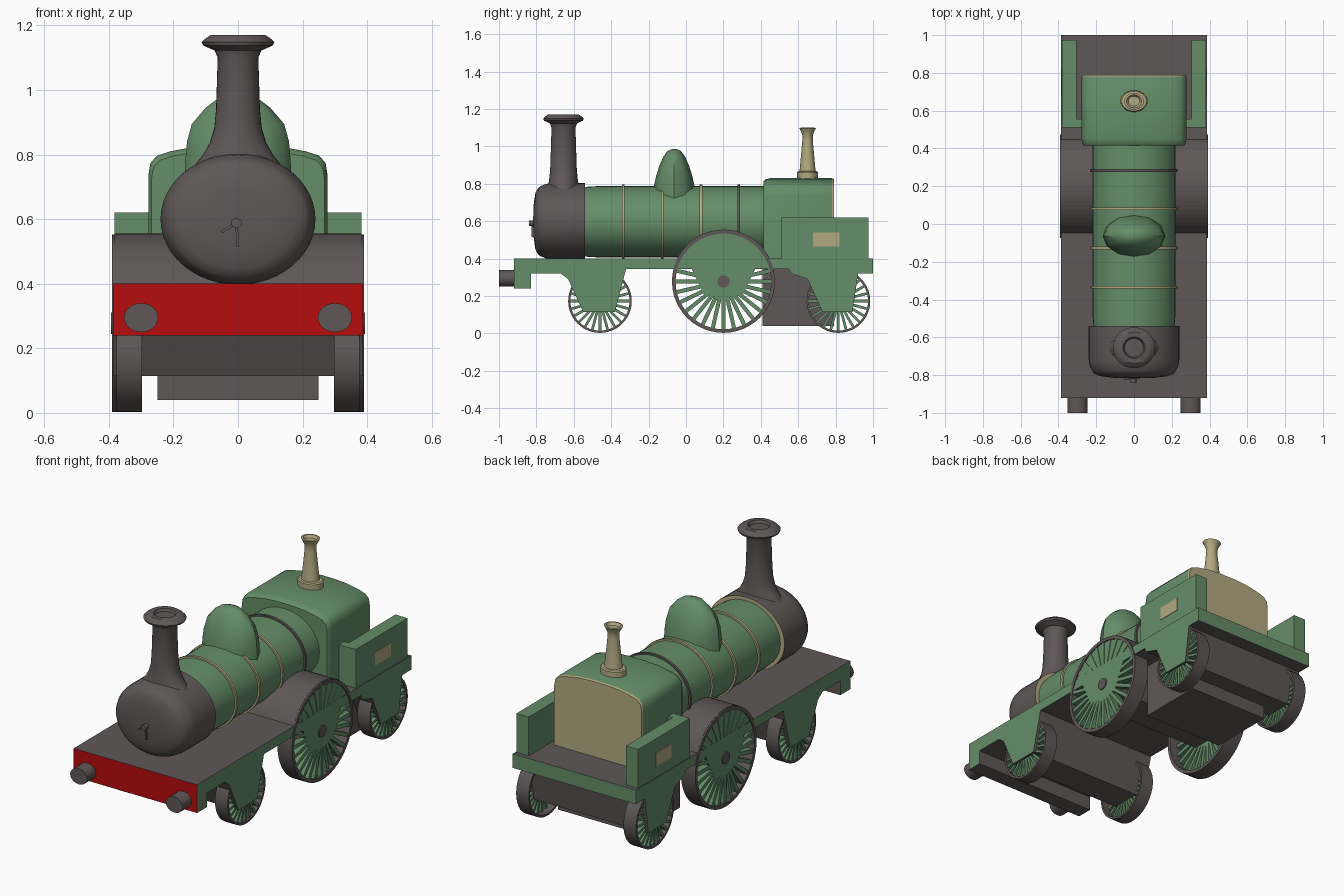
import bpy, bmesh, math
from mathutils import Vector, Matrix

cube = bpy.data.objects.get("Cube")
if cube:
    bpy.data.objects.remove(cube)


def material(name, rgb):
    m = bpy.data.materials.new(name)
    m.use_nodes = True
    m.diffuse_color = (*rgb, 1)
    m.node_tree.nodes["Principled BSDF"].inputs["Base Color"].default_value = (*rgb, 1)
    return m


GREEN = material("painted green", (0.13, 0.27, 0.14))
GREY = material("dark iron", (0.115, 0.095, 0.095))
CREAM = material("pale brass", (0.45, 0.40, 0.22))
RED = material("beam red", (0.47, 0.004, 0.004))


def finish(name, bm, mats, rule=None, smooth=True):
    """Turn a bmesh into an object, painting faces by rule(normal, centre)."""
    bmesh.ops.recalc_face_normals(bm, faces=bm.faces)
    if rule:
        for f in bm.faces:
            f.material_index = rule(f.normal, f.calc_center_median())
    mesh = bpy.data.meshes.new(name)
    bm.to_mesh(mesh)
    bm.free()
    ob = bpy.data.objects.new(name, mesh)
    bpy.context.collection.objects.link(ob)
    for m in mats:
        mesh.materials.append(m)
    if smooth:
        bpy.ops.object.select_all(action="DESELECT")
        bpy.context.view_layer.objects.active = ob
        ob.select_set(True)
        bpy.ops.object.shade_smooth_by_angle(angle=math.radians(35))
    return ob


def loft(name, rings, mats, rule=None, loop=False, smooth=True):
    """Skin a row of equal-length point rings, capped or closed into a loop."""
    bm = bmesh.new()
    vs = [[bm.verts.new(p) for p in r] for r in rings]
    n = len(rings[0])
    for a, b in zip(vs, vs[1:] + ([vs[0]] if loop else [])):
        for i in range(n):
            j = (i + 1) % n
            bm.faces.new((a[i], a[j], b[j], b[i]))
    if not loop:
        bm.faces.new(vs[0])
        bm.faces.new(vs[-1])
    return finish(name, bm, mats, rule, smooth)


def ellipse(axis, pos, ru, rv, centre=(0, 0), n=40):
    """Ellipse across an axis; ru, rv run along the other two axes in xyz order."""
    pts = []
    for i in range(n):
        a = math.tau * i / n
        p = [centre[0] + ru * math.cos(a), centre[1] + rv * math.sin(a)]
        p.insert("xyz".index(axis), pos)
        pts.append(p)
    return pts


def upright(name, y, profile, mat, n=32):
    """Turned part about a vertical axis; profile holds (x radius, y radius, z)."""
    return loft(name, [ellipse("z", z, rx, ry, (0, y), n) for rx, ry, z in profile], [mat])


def prism(name, profile, half, mats, rule=None):
    """Side profile of (y, z) extruded across the full width."""
    return loft(name, [[(s * half, y, z) for y, z in profile] for s in (-1, 1)],
                mats, rule, smooth=False)


def box(name, x, y, z, mat):
    prof = [(y[0], z[0]), (y[1], z[0]), (y[1], z[1]), (y[0], z[1])]
    return loft(name, [[(u, v, w) for v, w in prof] for u in x], [mat], smooth=False)


# Main frame: footplate, beams and axle guards as one profile
frame = [(-0.92, 0.40), (-0.92, 0.24), (-0.83, 0.24), (-0.83, 0.32), (-0.67, 0.32),
         (-0.63, 0.29), (-0.55, 0.115), (-0.38, 0.115), (-0.32, 0.345),
         (0.03, 0.345), (0.10, 0.20), (0.30, 0.20), (0.37, 0.345),
         (0.55, 0.345), (0.56, 0.32), (0.65, 0.29), (0.73, 0.115), (0.89, 0.115),
         (0.92, 0.32), (1.0, 0.32), (1.0, 0.40)]


def frame_paint(n, c):
    if n.y < -0.9 and c.y < -0.9:
        return 2
    return 1 if abs(n.x) > 0.9 or (n.y > 0.9 and c.y > 0.99) else 0


prism("main_frame", frame, 0.387, [GREY, GREEN, RED], frame_paint)

# Splasher over the driving wheels
rise = math.asin(0.12 / 0.275)
arch = [(0.2 + 0.275 * math.cos(a), 0.28 + 0.275 * math.sin(a))
        for a in [rise + (math.pi - 2 * rise) * i / 24 for i in range(25)]]
prism("splasher", arch, 0.383, [GREY, GREEN], lambda n, c: int(abs(n.x) > 0.9))


# Spoked wheels
def wheel(name, side, y, r, x0, x1, spokes, width):
    c = (y, r + 0.003)
    rings = [ellipse("x", side * x, q, q, c, 48)
             for x, q in ((x0, r), (x1, r), (x1, r * 0.93), (x0, r * 0.93))]
    loft(name + "_rim", rings, [GREY], loop=True)
    loft(name + "_hub", [ellipse("x", side * x, r * 0.12, r * 0.12, c, 20)
                         for x in (x0, x1 + 0.002)], [GREY])
    bm = bmesh.new()
    for i in range(spokes):
        turn = Matrix.Rotation(math.tau * i / spokes, 4, "X")
        place = Matrix.Translation((side * (x1 - 0.024), *c)) @ turn
        size = Matrix.Diagonal((0.04, width, r * 0.86, 1))
        bmesh.ops.create_cube(bm, size=1,
                              matrix=place @ Matrix.Translation((0, 0, r * 0.52)) @ size)
    finish(name + "_spokes", bm, [GREEN], smooth=False)


for side, label in ((1, "left"), (-1, "right")):
    wheel(label + "_leading_wheel", side, -0.46, 0.17, 0.297, 0.376, 24, 0.014)
    wheel(label + "_driving_wheel", side, 0.2, 0.275, 0.30, 0.391, 28, 0.021)
    wheel(label + "_trailing_wheel", side, 0.815, 0.17, 0.297, 0.376, 24, 0.014)

    # Buffers
    loft(label + "_buffer", [ellipse("y", y, 0.053, 0.045, (side * 0.3, 0.295), 24)
                             for y in (-1.0, -0.91)], [GREY])

    # Side bunkers with nameplates
    xs = sorted((side * 0.305, side * 0.382))
    box(label + "_bunker", xs, (0.51, 0.975), (0.4, 0.62), GREEN)
    box(label + "_bunker_front", sorted((side * 0.27, side * 0.306)), (0.51, 0.555),
        (0.4, 0.62), GREEN)
    box(label + "_plate", sorted((side * 0.38, side * 0.385)), (0.68, 0.82),
        (0.465, 0.54), CREAM)

# Ashpan below the firebox
box("ashpan", (-0.25, 0.25), (0.41, 0.79), (0.04, 0.36), GREY)

# Boiler and its bands
MID = (0, 0.597)
loft("boiler", [ellipse("y", y, rx, rz, MID) for y, rx, rz in
                ((-0.56, 0.212, 0.185), (-0.48, 0.22, 0.19), (0.46, 0.22, 0.19))], [GREEN])
for i, y in enumerate((-0.335, -0.127, 0.08, 0.283)):
    loft("boiler_band_%d" % (i + 1), [ellipse("y", y + d, 0.23, 0.199, MID)
                                     for d in (-0.007, 0.007)],
         [GREY if i == 3 else CREAM])

# Smokebox with bulging door and brass rear face
smoke = [(-0.54, 1.0), (-0.72, 1.0), (-0.75, 0.98), (-0.765, 0.945), (-0.775, 0.93),
         (-0.79, 0.88), (-0.805, 0.75), (-0.814, 0.45), (-0.817, 0.08)]
loft("smokebox", [ellipse("y", y, 0.24 * s, 0.203 * s, (0, 0.6), 48) for y, s in smoke],
     [GREY, CREAM], lambda n, c: int(n.y > 0.9))

# Door knob and its two handles
loft("door_knob", [ellipse("y", y, 0.017, 0.015, (-0.005, 0.588), 14)
                   for y in (-0.84, -0.80)], [GREY])
for i, tip in enumerate(((-0.05, 0.56), (0.0, 0.515))):
    a, b = Vector((-0.005, 0, 0.588)), Vector((tip[0], 0, tip[1]))
    across = (b - a).normalized().cross(Vector((0, 1, 0))) * 0.004
    outline = (a + across, a - across, b - across, b + across)
    loft("door_handle_%d" % (i + 1), [[(p.x, y, p.z) for p in outline]
                                     for y in (-0.826, -0.812)], [GREY], smooth=False)

# Chimney with saddle base and hollow cap
upright("chimney", -0.655, [
    (0.14, 0.085, 0.76), (0.108, 0.08, 0.80), (0.088, 0.075, 0.835), (0.074, 0.071, 0.88),
    (0.068, 0.069, 0.94), (0.063, 0.064, 1.10), (0.072, 0.072, 1.122), (0.108, 0.105, 1.138),
    (0.113, 0.108, 1.148), (0.10, 0.097, 1.16), (0.085, 0.083, 1.17), (0.058, 0.057, 1.17),
    (0.05, 0.05, 1.155)], GREY)

# Steam dome
upright("steam_dome", -0.063, [
    (0.165, 0.112, 0.72), (0.163, 0.11, 0.78), (0.158, 0.097, 0.84), (0.143, 0.08, 0.895),
    (0.10, 0.058, 0.945), (0.06, 0.036, 0.975), (0.02, 0.014, 0.985)], GREEN, 12)

# Firebox casing with brass rear face
half = [(0.277, 0.39), (0.277, 0.74), (0.271, 0.775), (0.25, 0.797), (0.21, 0.81),
        (0.13, 0.825), (0.05, 0.83)]
section = half + [(-x, z) for x, z in reversed(half)]
loft("firebox", [[(x * s, y, 0.39 + (z - 0.39) * s) for x, z in section] for y, s in
                 ((0.415, 0.965), (0.425, 0.985), (0.45, 1), (0.78, 1), (0.79, 0.99))],
     [GREEN, CREAM], lambda n, c: int(c.y > 0.781))

# Safety valve
upright("safety_valve", 0.65, [
    (0.072, 0.057, 0.81), (0.072, 0.057, 0.86), (0.066, 0.052, 0.866), (0.05, 0.043, 0.868),
    (0.043, 0.038, 0.92), (0.032, 0.028, 1.03), (0.032, 0.028, 1.06), (0.045, 0.038, 1.085),
    (0.052, 0.045, 1.098), (0.04, 0.035, 1.10), (0.03, 0.026, 1.085)], CREAM, 24)
